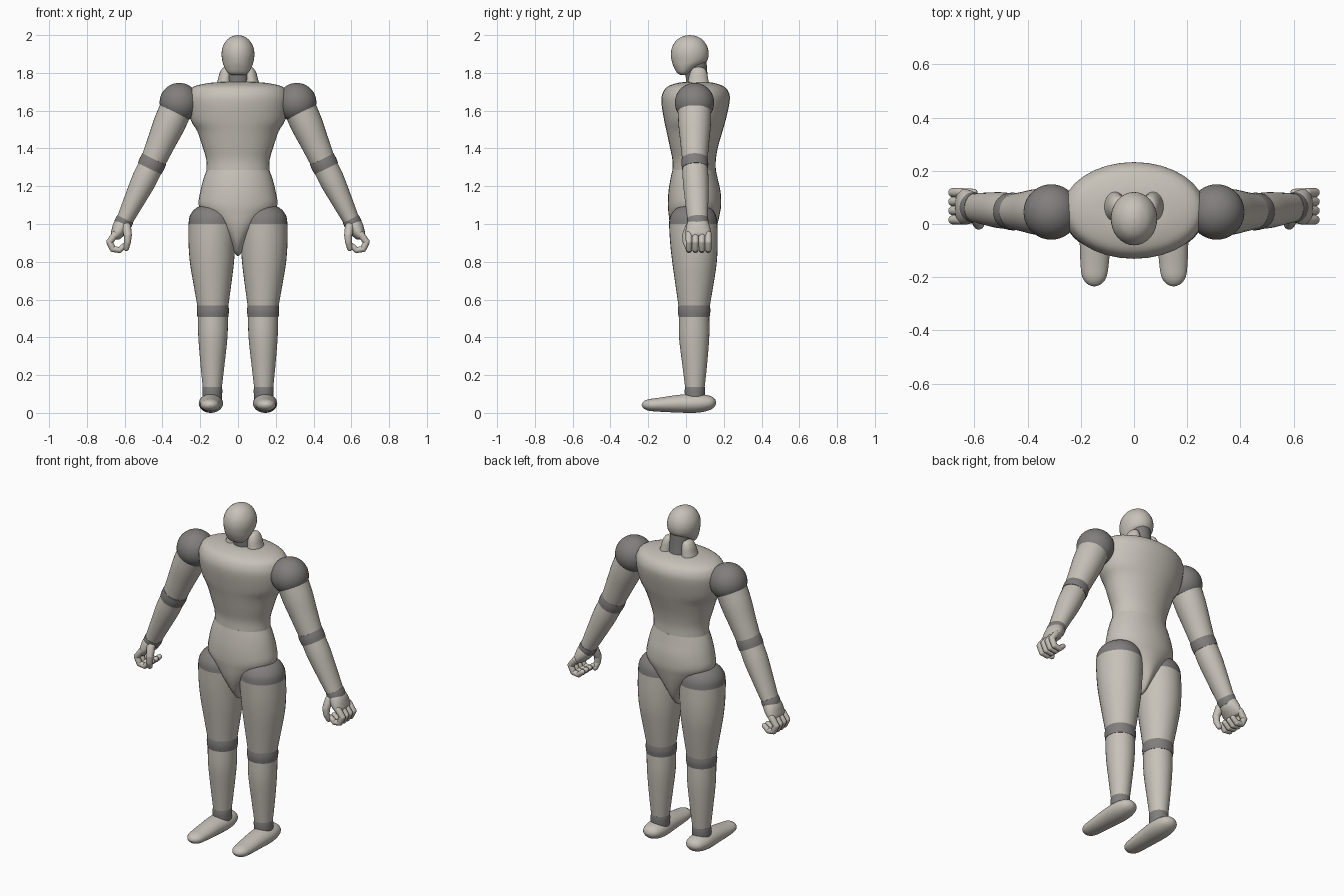
import bpy, bmesh, math
from mathutils import Vector, Matrix


def material(name, rgb):
    m = bpy.data.materials.new(name)
    m.diffuse_color = (*rgb, 1)
    return m


LIGHT = material("warm light grey", (0.57, 0.535, 0.48))
DARK = material("joint dark grey", (0.22, 0.21, 0.205))
SIDES = 32


def smooth_rings(rings, steps=4):
    """Catmull-Rom interpolation between cross-sections."""
    pts = [Vector(r) for r in rings]
    out = []
    for i in range(len(pts) - 1):
        p0, p1, p2, p3 = pts[max(i - 1, 0)], pts[i], pts[i + 1], pts[min(i + 2, len(pts) - 1)]
        for k in range(steps):
            t = k / steps
            out.append(0.5 * (2 * p1 + (p2 - p0) * t + (2 * p0 - 5 * p1 + 4 * p2 - p3) * t * t
                              + (3 * p1 - p0 - 3 * p2 + p3) * t ** 3))
    return out + [pts[-1]]


def loft(bm, rings, matrix=Matrix(), sides=SIDES):
    """Rings are (along, centre x, centre y, radius x, radius y)."""
    loops = []
    for t, cx, cy, rx, ry in rings:
        rx, ry = max(rx, 0.001), max(ry, 0.001)
        loops.append([bm.verts.new(matrix @ Vector((cx + rx * math.cos(a), cy + ry * math.sin(a), t)))
                      for a in (2 * math.pi * i / sides for i in range(sides))])
    for a, b in zip(loops, loops[1:]):
        for i in range(sides):
            j = (i + 1) % sides
            bm.faces.new((a[i], a[j], b[j], b[i]))
    bm.faces.new(loops[0][::-1])
    bm.faces.new(loops[-1])


def frame(a, b):
    """Matrix with its z axis running from a to b."""
    a, b = Vector(a), Vector(b)
    z = (b - a).normalized()
    ref = Vector((0, 0, 1)) if abs(z.y) > 0.8 else Vector((0, 1, 0))
    x = ref.cross(z).normalized()
    y = z.cross(x)
    return Matrix.Translation(a) @ Matrix((x, y, z)).transposed().to_4x4()


def capsule(bm, a, b, ra, rb, sides=14):
    length = (Vector(b) - Vector(a)).length
    angles = [math.pi / 2 * k / 5 for k in range(6)]
    rings = [(-ra * math.cos(t), 0, 0, ra * math.sin(t), ra * math.sin(t)) for t in angles]
    rings += [(length + rb * math.sin(t), 0, 0, rb * math.cos(t), rb * math.cos(t)) for t in angles]
    loft(bm, rings, frame(a, b), sides)


def finish(name, bm, mat, mirror=False):
    bmesh.ops.recalc_face_normals(bm, faces=bm.faces)
    for f in bm.faces:
        f.smooth = True
    for e in bm.edges:
        e.smooth = e.calc_face_angle(0) < math.radians(50)
    me = bpy.data.meshes.new(name)
    bm.to_mesh(me)
    bm.free()
    me.materials.append(mat)
    ob = bpy.data.objects.new(name, me)
    bpy.context.collection.objects.link(ob)
    if mirror:
        mod = ob.modifiers.new("mirror", 'MIRROR')
        mod.use_mirror_merge = False
    return ob


def part(name, rings, mat, mirror=False, matrix=Matrix()):
    bm = bmesh.new()
    loft(bm, smooth_rings(rings), matrix)
    finish(name, bm, mat, mirror)


# Torso: chest and waist, then pelvis
part("chest", [
    (1.752, 0, .055, .06, .05), (1.747, 0, .052, .15, .095), (1.727, 0, .052, .235, .15),
    (1.69, 0, .052, .263, .177), (1.64, 0, .05, .268, .18), (1.55, 0, .047, .25, .163),
    (1.49, 0, .045, .215, .148), (1.41, 0, .042, .188, .128), (1.34, 0, .043, .168, .115),
    (1.28, 0, .043, .166, .115)], LIGHT)
part("pelvis", [
    (1.285, 0, .043, .166, .115), (1.235, 0, .043, .184, .126), (1.17, 0, .045, .2, .138),
    (1.1, 0, .045, .208, .141), (1.05, 0, .043, .172, .135), (1.0, 0, .041, .122, .126),
    (.95, 0, .041, .075, .112), (.9, 0, .042, .042, .09), (.85, 0, .043, .02, .05),
    (.83, 0, .043, .002, .01)], LIGHT)

# Neck, neck muscles and head
part("neck", [(1.73, 0, .062, .06, .06), (1.80, 0, .055, .058, .058), (1.87, 0, .05, .056, .058)], DARK)
part("neck_muscle", [
    (1.72, .075, .065, .045, .06), (1.77, .068, .065, .037, .052), (1.80, .064, .066, .033, .045),
    (1.825, .06, .067, .022, .03), (1.833, .058, .067, .002, .002)], LIGHT, True)
part("head", [
    (1.788, 0, -.012, .03, .015), (1.80, 0, -.012, .054, .035), (1.83, 0, .002, .072, .066),
    (1.86, 0, .017, .082, .092), (1.9, 0, .02, .087, .1), (1.94, 0, .02, .08, .092),
    (1.975, 0, .02, .058, .068), (1.994, 0, .02, .028, .035), (2.0, 0, .02, .001, .001)], LIGHT)

# Shoulder balls
bm = bmesh.new()
bmesh.ops.create_uvsphere(bm, u_segments=40, v_segments=24, radius=.104,
                          matrix=Matrix.Translation((.311, .045, 1.643)))
finish("shoulder", bm, DARK, True)

# Arms
shoulder, elbow, wrist = Vector((.315, .045, 1.64)), Vector((.455, .047, 1.32)), Vector((.605, .062, 1.01))
up, low = (elbow - shoulder).length, (wrist - elbow).length
part("upper_arm", [(.03, 0, 0, .086, .088), (.12, 0, 0, .085, .086), (.22, 0, 0, .076, .077),
                   (up - .02, 0, 0, .067, .067)], LIGHT, True, frame(shoulder, elbow))
part("elbow_band", [(-.028, 0, 0, .069, .069), (0, 0, 0, .071, .071), (.028, 0, 0, .069, .069)],
     DARK, True, frame(elbow, wrist))
part("forearm", [(.02, 0, 0, .066, .067), (.1, 0, 0, .066, .068), (.2, 0, 0, .057, .063),
                 (low - .015, 0, 0, .044, .054)], LIGHT, True, frame(elbow, wrist))
part("wrist_band", [(-.02, 0, 0, .046, .056), (0, 0, 0, .048, .057), (.02, 0, 0, .046, .055)],
     DARK, True, frame(wrist, wrist * 2 - elbow))

# Hands: palm, four curled fingers and thumb
part("palm", [(-.01, 0, 0, .03, .045), (0, 0, 0, .043, .056), (.03, 0, 0, .044, .064),
              (.06, 0, 0, .036, .067), (.085, 0, 0, .026, .062), (.095, 0, 0, .008, .05)],
     LIGHT, True, frame((.607, .062, 1.005), (.652, .066, .93)))
bm = bmesh.new()
for k in range(4):
    y = .016 + .034 * k
    path = [(.65, y, .945), (.68, y, .905), (.663, y, .868), (.628, y, .862), (.602, y, .885)]
    for i in range(4):
        capsule(bm, path[i], path[i + 1], .0185 - .001 * i, .0175 - .001 * i)
finish("fingers", bm, LIGHT, True)
bm = bmesh.new()
path = [(.59, .02, .985), (.583, .0, .94), (.585, .0, .905), (.592, .012, .872)]
for i in range(3):
    capsule(bm, path[i], path[i + 1], .024 - .003 * i, .021 - .003 * i)
finish("thumb", bm, LIGHT, True)

# Legs
part("hip_cap", [
    (1.0, .135, .038, .127, .128), (1.04, .135, .038, .121, .122), (1.075, .135, .04, .098, .1),
    (1.095, .135, .04, .062, .065), (1.102, .135, .04, .001, .001)], DARK, True)
part("thigh", [
    (1.0, .135, .038, .127, .128), (.9, .138, .042, .124, .126), (.8, .138, .045, .117, .118),
    (.7, .136, .045, .103, .104), (.56, .133, .043, .081, .082)], LIGHT, True)
part("knee_band", [(.572, .133, .043, .082, .083), (.54, .133, .043, .085, .086),
                   (.508, .133, .043, .082, .082)], DARK, True)
part("shin", [(.515, .133, .043, .08, .08), (.4, .133, .043, .077, .08), (.25, .135, .046, .063, .065),
              (.13, .136, .047, .05, .051)], LIGHT, True)
part("ankle_band", [(.138, .136, .047, .051, .052), (.115, .136, .047, .053, .054),
                    (.07, .137, .047, .051, .052)], DARK, True)

# Feet, lofted from heel to toe
part("foot", [
    (0, 0, .054, .001, .001), (.008, 0, .054, .028, .02), (.03, 0, .053, .05, .036),
    (.075, 0, .051, .062, .047), (.13, 0, .05, .064, .05), (.21, 0, .048, .059, .046),
    (.31, 0, .043, .053, .036), (.36, 0, .042, .045, .03), (.386, 0, .042, .025, .017),
    (.395, 0, .042, .001, .001)], LIGHT, True, frame((.141, .16, 0), (.15, -.235, 0)))
